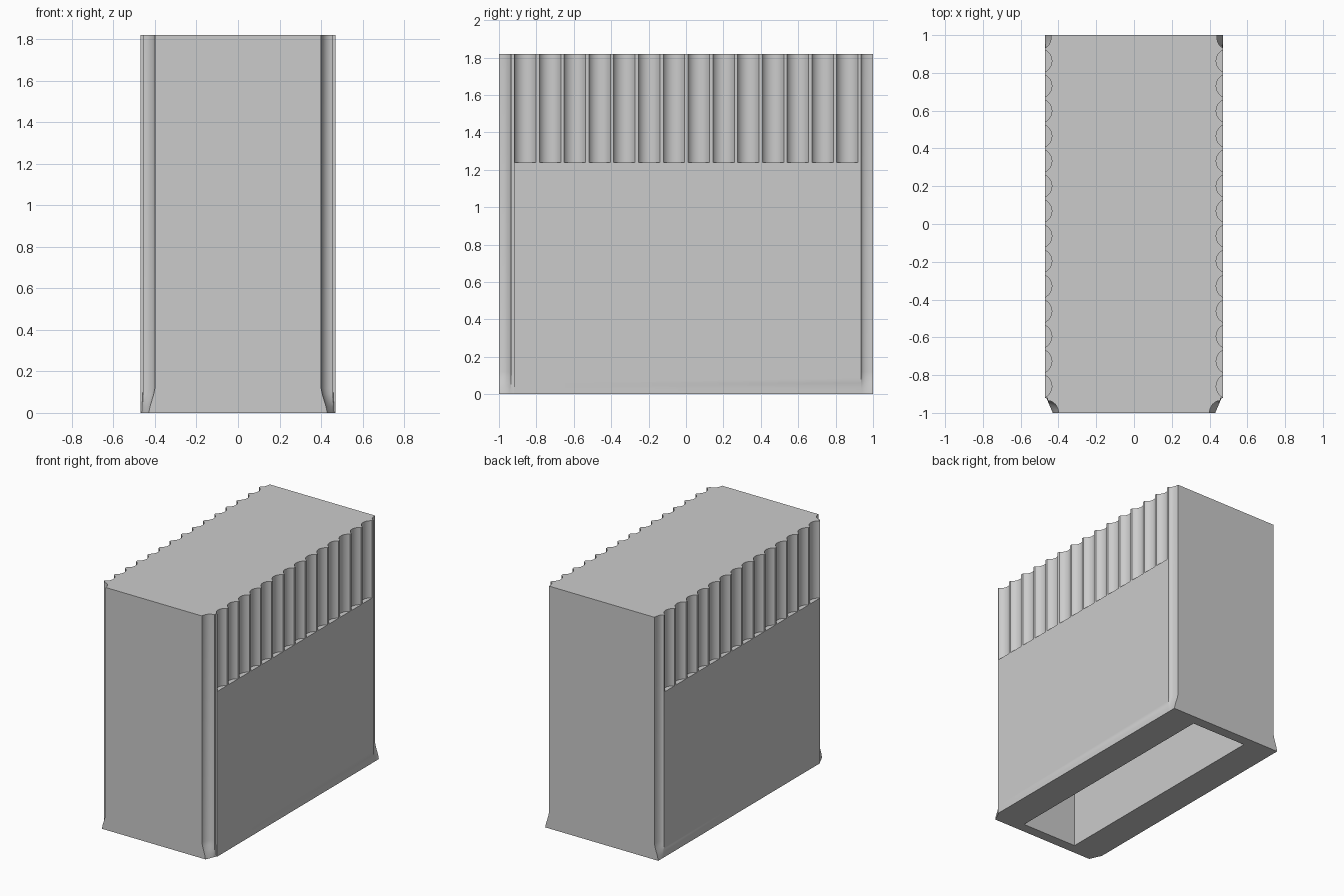
import bpy, bmesh, math
from mathutils import Matrix

if "Cube" in bpy.data.objects:
    bpy.data.objects.remove(bpy.data.objects["Cube"])

HEIGHT = 1.82
LEDGE = 1.24          # bottom of the fluted band
HX = 0.47             # half width
STEPS = 8

grey = bpy.data.materials.new("plain grey")
grey.diffuse_color = (0.6, 0.6, 0.6, 1)
grey.use_nodes = True
grey.node_tree.nodes["Principled BSDF"].inputs["Base Color"].default_value = grey.diffuse_color


def make_object(name, bm):
    bmesh.ops.recalc_face_normals(bm, faces=bm.faces)
    mesh = bpy.data.meshes.new(name)
    bm.to_mesh(mesh)
    bm.free()
    mesh.materials.append(grey)
    obj = bpy.data.objects.new(name, mesh)
    bpy.context.collection.objects.link(obj)
    return obj


def section(flare):
    """Outline with scooped corners; flare 1 fills the scoops out at the foot."""
    pts = []
    # front corner scoop, then the small step out to the side panel
    for i in range(STEPS + 1):
        t = i / STEPS
        a = t * math.pi / 2
        scoop = (0.458 - 0.058 * math.cos(a), -1 + 0.065 * math.sin(a))
        foot = (0.43 + 0.028 * t, -1 + 0.065 * t)
        pts.append([s + (f - s) * flare for s, f in zip(scoop, foot)])
    pts += [[0.458 + 0.006 * flare, -0.92], [HX, -0.92]]
    # back corner scoop
    for i in range(STEPS + 1):
        t = i / STEPS
        a = t * math.pi / 2
        scoop = (HX - 0.032 * math.sin(a), 1 - 0.065 * math.cos(a))
        foot = (HX, 0.935 + 0.065 * t)
        pts.append([s + (f - s) * flare for s, f in zip(scoop, foot)])
    return pts + [[-x, y] for x, y in reversed(pts)]


# Case body lofted upward, with the flared foot
bm = bmesh.new()
rings = []
for z, flare in ((0, 1), (0.03, 0.8), (0.06, 0.5), (0.09, 0.2), (0.12, 0), (HEIGHT, 0)):
    rings.append([bm.verts.new((x, y, z)) for x, y in section(flare)])
for low, high in zip(rings, rings[1:]):
    n = len(low)
    for i in range(n):
        j = (i + 1) % n
        bm.faces.new((low[i], low[j], high[j], high[i]))
bm.faces.new(rings[0])
bm.faces.new(rings[-1])
body = make_object("case_body", bm)

# Cutter for the finger-grip flutes on both sides
bm = bmesh.new()
for side in (-1, 1):
    for i in range(14):
        y = 0.002 + (i - 6.5) * 0.1325
        bmesh.ops.create_cone(
            bm, cap_ends=True, segments=36, radius1=0.0647, radius2=0.0647, depth=1.0,
            matrix=Matrix.Translation((side * 0.4997, y, LEDGE + 0.5)))
flutes = make_object("flute_cutter", bm)

# Cutter for the hollow inside, open underneath
bm = bmesh.new()
bmesh.ops.create_cube(bm, size=1, matrix=Matrix.Translation((0, 0, 0.77))
                      @ Matrix.Diagonal((0.46, 1.845, 1.94, 1)))
hollow = make_object("hollow_cutter", bm)

for cutter in (flutes, hollow):
    cutter.hide_render = True
    mod = body.modifiers.new(cutter.name, 'BOOLEAN')
    mod.operation = 'DIFFERENCE'
    mod.solver = 'EXACT'
    mod.object = cutter

bpy.ops.object.select_all(action='DESELECT')
body.select_set(True)
bpy.context.view_layer.objects.active = body
for mod in list(body.modifiers):
    bpy.ops.object.modifier_apply(modifier=mod.name)
for cutter in (flutes, hollow):
    bpy.data.objects.remove(cutter)
bpy.ops.object.shade_smooth_by_angle(angle=math.radians(30))
